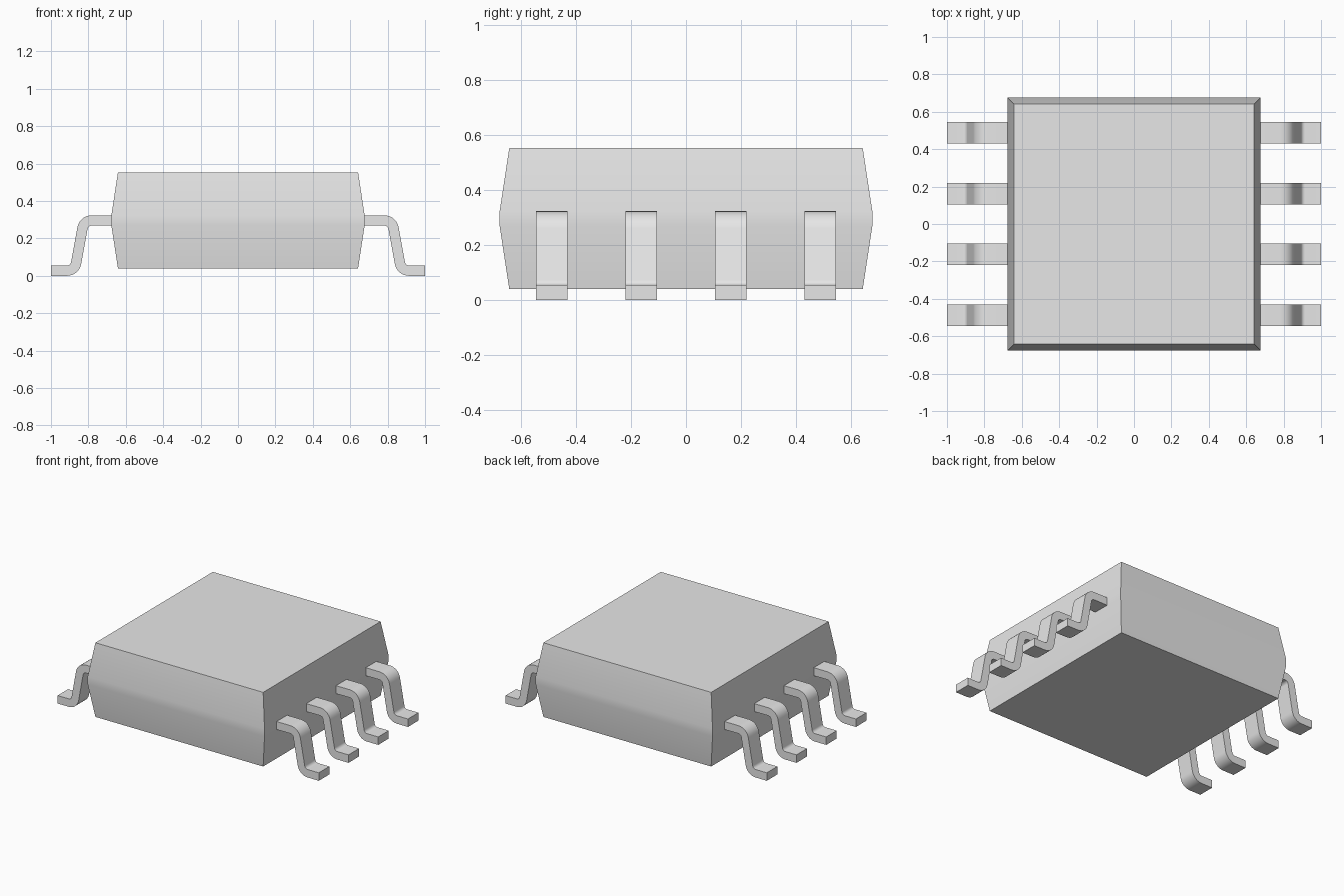
import bpy
import bmesh
from math import radians, tan, pi
from mathutils import Vector, Matrix

cube = bpy.data.objects.get("Cube")
if cube:
    bpy.data.objects.remove(cube, do_unlink=True)

grey = bpy.data.materials.new("plain grey")
grey.use_nodes = True
grey.diffuse_color = (0.8, 0.8, 0.8, 1)
grey.node_tree.nodes["Principled BSDF"].inputs["Base Color"].default_value = (0.8, 0.8, 0.8, 1)


def finish(bm, name):
    """Turn a bmesh into a smooth mesh with sharp corners kept."""
    bmesh.ops.recalc_face_normals(bm, faces=bm.faces)
    mesh = bpy.data.meshes.new(name)
    bm.to_mesh(mesh)
    bm.free()
    mesh.materials.append(grey)
    for poly in mesh.polygons:
        poly.use_smooth = True
    mesh.set_sharp_from_angle(angle=radians(30))
    return mesh


def place(mesh, name, location=(0, 0, 0), turn=0.0):
    ob = bpy.data.objects.new(name, mesh)
    ob.location = location
    ob.rotation_euler.z = turn
    bpy.context.collection.objects.link(ob)


def loft(bm, rings):
    """Skin equal-sized rings of points and cap both ends."""
    loops = [[bm.verts.new(p) for p in ring] for ring in rings]
    for a, b in zip(loops, loops[1:]):
        for i in range(len(a)):
            j = (i + 1) % len(a)
            bm.faces.new((a[i], a[j], b[j], b[i]))
    bm.faces.new(loops[0])
    bm.faces.new(loops[-1])


# Body: square block tapering above and below a straight waist
CORNERS = ((-1, -1), (1, -1), (1, 1), (-1, 1))
PROFILE = ((0.642, 0.04), (0.677, 0.27), (0.677, 0.323), (0.642, 0.553))
bm = bmesh.new()
loft(bm, [[(x * half, y * half, z) for x, y in CORNERS] for half, z in PROFILE])
place(finish(bm, "body"), "body")

# Lead: gull-wing strip swept along a path with two rounded bends
THICK, WIDTH, BEND, STEPS = 0.055, 0.115, 0.05, 8
path = [Vector(p) for p in ((0.66, 0.296), (0.824, 0.296), (0.873, 0.0275), (1.0, 0.0275))]
stations = [(path[0], Vector((0, 1)))]
for before, corner, after in zip(path, path[1:], path[2:]):
    d_in = (corner - before).normalized()
    d_out = (after - corner).normalized()
    swing = -d_in.angle_signed(d_out)
    start = corner - d_in * BEND * tan(abs(swing) / 2)
    side = Vector((-d_in.y, d_in.x)) * (1 if swing > 0 else -1)
    centre = start + side * BEND
    normal = Vector((-d_in.y, d_in.x))
    for k in range(STEPS + 1):
        spin = Matrix.Rotation(swing * k / STEPS, 2)
        stations.append((centre + spin @ (start - centre), spin @ normal))
stations.append((path[-1], Vector((0, 1))))

rings = []
for point, normal in stations:
    low, high = point - normal * THICK / 2, point + normal * THICK / 2
    rings.append([(p.x, s * WIDTH / 2, p.y)
                  for p, s in ((low, -1), (low, 1), (high, 1), (high, -1))])
bm = bmesh.new()
loft(bm, rings)
lead = finish(bm, "lead")

# Four leads on each side
PITCH = 0.325
for side, turn in (("left", 0.0), ("right", pi)):
    for i in range(4):
        place(lead, f"{side}_lead_{i + 1}", (0, (i - 1.5) * PITCH, 0), turn)
